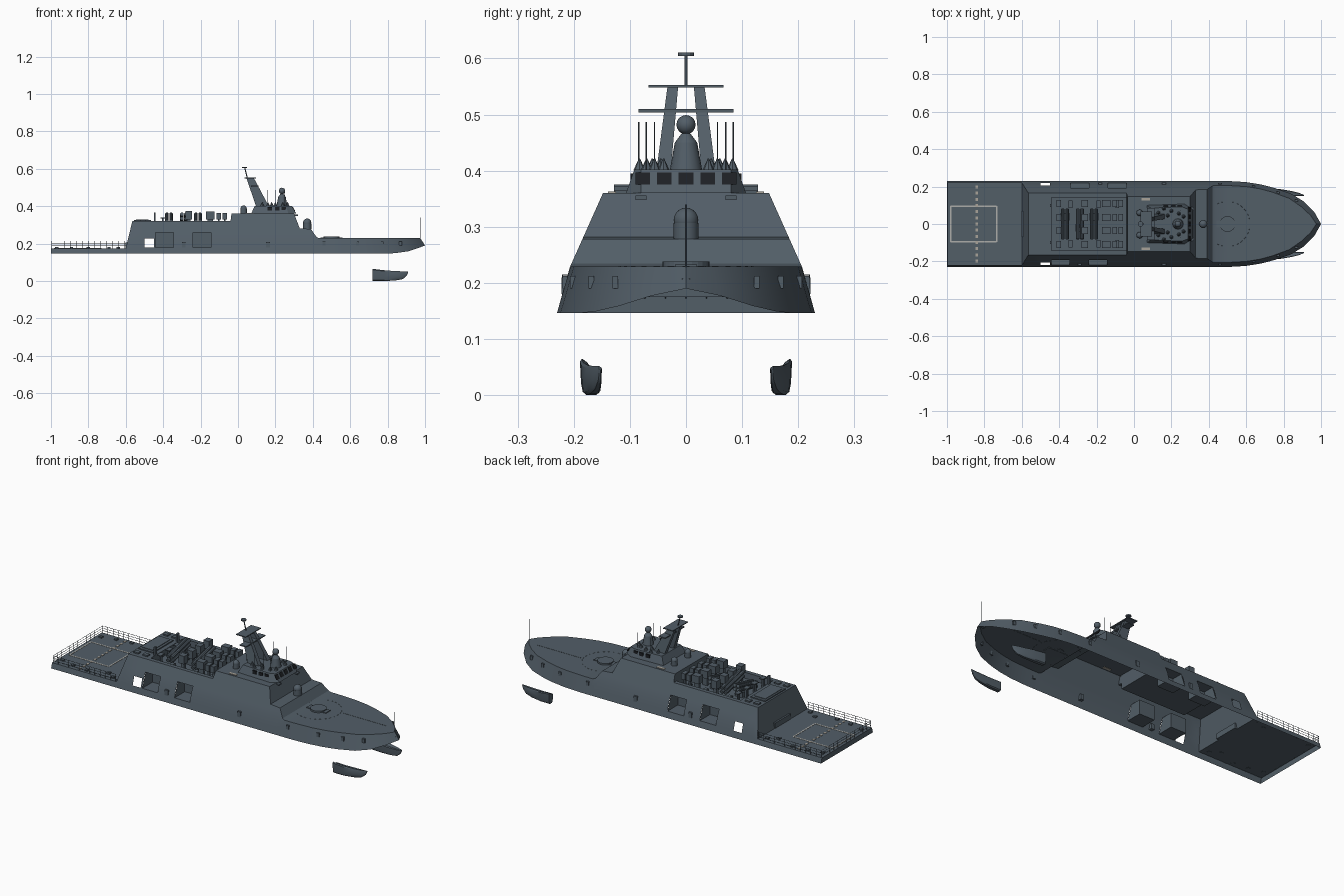
import bpy, bmesh, math
from mathutils import Vector, Matrix

if "Cube" in bpy.data.objects:
    bpy.data.objects.remove(bpy.data.objects["Cube"])

def mat(name, c):
    m = bpy.data.materials.new(name)
    m.diffuse_color = (*c, 1)
    m.use_nodes = True
    m.node_tree.nodes["Principled BSDF"].inputs["Base Color"].default_value = m.diffuse_color
    return m

GREY = mat("slate_grey", (0.085, 0.112, 0.137))
GLASS = mat("window_black", (0.012, 0.014, 0.017))
PALE = mat("marking_grey", (0.42, 0.42, 0.40))
BEIGE = mat("beige", (0.40, 0.37, 0.32))

def finish(name, bm, m, smooth=False):
    me = bpy.data.meshes.new(name)
    bm.to_mesh(me)
    bm.free()
    o = bpy.data.objects.new(name, me)
    bpy.context.collection.objects.link(o)
    me.materials.append(m)
    if smooth:
        bpy.context.view_layer.objects.active = o
        o.select_set(True)
        bpy.ops.object.shade_smooth_by_angle(angle=math.radians(30))
        o.select_set(False)
    return o

def loft(bm, rings):
    vs = [[bm.verts.new(p) for p in r] for r in rings]
    n = len(vs[0])
    for a, b in zip(vs, vs[1:]):
        for i in range(n):
            j = (i + 1) % n
            bm.faces.new((a[i], a[j], b[j], b[i]))
    bm.faces.new(vs[0][::-1])
    bm.faces.new(vs[-1])

def rect(x0, x1, y0, y1, z):
    return [(x0, y0, z), (x1, y0, z), (x1, y1, z), (x0, y1, z)]

def box(bm, x0, x1, y0, y1, z0, z1):
    loft(bm, [rect(x0, x1, y0, y1, z0), rect(x0, x1, y0, y1, z1)])

def rod(bm, p, q, r, r2=None, n=6):
    p, q = Vector(p), Vector(q)
    d = q - p
    M = Matrix.Translation((p + q) / 2) @ d.to_track_quat('Z', 'Y').to_matrix().to_4x4()
    bmesh.ops.create_cone(bm, cap_ends=True, segments=n, radius1=r,
                          radius2=r if r2 is None else r2, depth=d.length, matrix=M)

def ball(bm, p, r):
    bmesh.ops.create_uvsphere(bm, u_segments=16, v_segments=10, radius=r, matrix=Matrix.Translation(p))

def boxes(name, m, items):
    bm = bmesh.new()
    for b in items:
        box(bm, *b)
    return finish(name, bm, m)

# Hull and superstructure: one open-bottomed shell lofted along x
def side(z):
    return 0.23 - (z - 0.146) * 0.28 if z < 0.228 else 0.207 - (z - 0.228) * 0.447

def section(half):
    return [(x, -y, z) for x, y, z in half] + [(x, y, z) for x, y, z in reversed(half)]

def block(x, top, floor=None):
    zs = [0.146, 0.18, 0.228, 0.26, top] if top > 0.27 else \
         [0.146 + (top - 0.146) * t for t in (0, .3, .6, .9, 1)]
    half = [(x, side(z), z) for z in zs]
    half += [(x, 0.143, top), (x, 0.142, floor or top)]
    return section(half)

def bow(xb, by, bz, xt, ty):
    half = [(xb + (xt - xb) * t, by + (ty - by) * t, bz + (0.229 - bz) * t) for t in (0, .3, .6, .9, 1)]
    half += [(xt, ty * 0.7, 0.229), (xt, ty * 0.69, 0.229)]
    return section(half)

WELL = 0.287
st = [block(-1, .175), block(-.6, .175), block(-.565, .32), block(-.5, .32), block(-.45, .32),
      block(-.441, .32), block(-.44, .32, WELL)]
st += [block(x, .32, WELL) for x in (-.345, -.34, -.24, -.145, -.14, -.04)]
st += [block(-.035, .36), block(.30, .36), block(.33, .282), block(.39, .278), block(.42, .235), block(.435, .229)]
st += [bow(.5, .23, .146, .5, .206), bow(.6, .224, .146, .6, .2), bow(.68, .211, .146, .675, .188),
       bow(.75, .193, .146, .74, .17), bow(.84, .162, .149, .83, .137), bow(.91, .119, .159, .895, .092),
       bow(.965, .062, .177, .945, .045), bow(1, 0, .19, .975, 0)]
bays = {-1: [(-.44, -.345), (-.24, -.145)], 1: [(-.34, -.24), (-.14, -.04)]}
bm = bmesh.new()
vs = [[bm.verts.new(p) for p in s] for s in st]
n = len(vs[0])
bm.faces.new(vs[0])
for a, b in zip(vs, vs[1:]):
    for i in range(n - 1):
        mid = (a[i].co + b[i + 1].co) / 2
        sgn, lev = (-1, i) if i < n // 2 else (1, n - 2 - i)
        bay = any(p < mid.x < q for p, q in bays[sgn]) and lev in (1, 2)
        hole = -.5 < mid.x < -.45 and lev == 1
        if not (bay or hole):
            bm.faces.new((a[i], b[i], b[i + 1], a[i + 1]))
bmesh.ops.remove_doubles(bm, verts=bm.verts, dist=1e-5)
bmesh.ops.dissolve_degenerate(bm, edges=bm.edges, dist=1e-5)
finish("hull_shell", bm, GREY, True)

# Side bay linings: pockets behind the openings
bm = bmesh.new()
for s, spans in bays.items():
    for p, q in spans:
        outer = [(p, s * side(.18), .18), (q, s * side(.18), .18), (q, s * side(.26), .26), (p, s * side(.26), .26)]
        inner = [(p, s * .13, .18), (q, s * .13, .18), (q, s * .13, .26), (p, s * .13, .26)]
        o, w = [[bm.verts.new(c) for c in r] for r in (outer, inner)]
        for i in range(4):
            j = (i + 1) % 4
            bm.faces.new((o[i], o[j], w[j], w[i])[::-s])
        bm.faces.new(w[::-s])
finish("boat_bays", bm, GREY)

# Bridge block and its windows
bm = bmesh.new()
loft(bm, [[(.07, -.10, .36), (.27, -.107, .36), (.312, -.08, .36), (.312, .08, .36), (.27, .107, .36), (.07, .10, .36)],
          [(.09, -.085, .402), (.255, -.092, .402), (.288, -.08, .402), (.288, .08, .402), (.255, .092, .402), (.09, .085, .402)]])
finish("bridge", bm, GREY)
bm = bmesh.new()
fx = lambda z: .312 - (z - .36) * .57
for k in range(-2, 3):
    y = k * .0385
    loft(bm, [[(fx(z) + d, y + e, z) for z, e in ((.375, -.013), (.375, .013), (.397, .013), (.397, -.013))]
              for d in (-.003, .002)])
for s in (-1, 1):
    for x in (.17, .21, .245):
        box(bm, x - .012, x + .012, s * .094 - .005, s * .094 + .005, .376, .395)
finish("bridge_windows", bm, GLASS)

# Raked twin-leg mast with crosstrees
bm = bmesh.new()
for s in (-1, 1):
    loft(bm, [[(.10, s * .028, .39), (.17, s * .028, .39), (.17, s * .054, .39), (.10, s * .054, .39)],
              [(.045, s * .014, .55), (.085, s * .014, .55), (.085, s * .033, .55), (.045, s * .033, .55)]])
box(bm, .035, .095, -.067, .067, .548, .553)
box(bm, .07, .11, -.085, .085, .504, .510)
rod(bm, (.05, 0, .55), (.035, 0, .61), .003)
rod(bm, (.035, 0, .604), (.035, 0, .611), .014, n=12)
bmesh.ops.recalc_face_normals(bm, faces=bm.faces)
finish("mast", bm, GREY)

# Radar pedestal and domes
bm = bmesh.new()
rod(bm, (.235, 0, .40), (.235, 0, .45), .029, .020, 16)
rod(bm, (.235, 0, .45), (.235, 0, .466), .020, .008, 16)
ball(bm, (.235, 0, .482), .017)
rod(bm, (.37, 0, .278), (.37, 0, .307), .022, n=16)
ball(bm, (.37, 0, .312), .022)
for y in (-.06, .06):
    rod(bm, (.03, y, .36), (.03, y, .385), .017, n=16)
    ball(bm, (.03, y, .387), .017)
finish("radar_domes", bm, GREY, True)

# Antenna cones and whips around the bridge roof
bm = bmesh.new()
for s in (-1, 1):
    for x, y in ((.16, .083), (.20, .07), (.24, .056), (.265, .04), (.13, .06), (.18, .045)):
        rod(bm, (x, s * y, .40), (x, s * y, .422), .011, .001, 8)
    for x, y in ((.16, .084), (.25, .071), (.20, .056)):
        rod(bm, (x, s * y, .40), (x, s * y, .487), .0011)
rod(bm, (.975, 0, .228), (.975, 0, .34), .0015)
finish("antennas", bm, GREY)

# Inclined launcher tubes in the roof well
bm = bmesh.new()
for x0, s in ((-.38, 1), (-.30, -1), (-.225, 1)):
    for k in range(4):
        x, z = x0 + .022 * (k % 2), .022 * (k // 2)
        rod(bm, (x, -s * .08, .298 + z), (x, s * .08, .335 + z), .010, n=10)
    box(bm, x0 - .012, x0 + .034, s * .03 - .01, s * .03 + .03, WELL, .315)
finish("launcher_tubes", bm, GREY, True)

# Roof equipment and boxes
gear = []
for x0, x1, z in ((-.415, -.39, .34), (-.28, -.245, .375), (-.17, -.125, .372), (-.115, -.09, .365), (-.083, -.06, .365)):
    for y in (-.11, -.035, .035, .11):
        gear.append((x0, x1, y - .018, y + .018, .335 if x0 < -.4 else .33, z))
        gear.append((x0 + .008, x1 - .008, y - .008, y + .008, WELL, .335))
gear += [(-.45, -.44, y - .008, y + .008, .32, .366) for y in (-.1, .1)]
gear += [(-.565 + .01, -.465, -.09, .09, .32, .326), (-.545, -.478, -.075, .075, .326, .329)]
gear += [(x - .015, x + .015, s * .13 - .012, s * .13 + .012, .32, .327) for x in (-.535, -.48) for s in (-1, 1)]
gear += [(x, x + .02, s * .105 - .02, s * .105 + .02, WELL, WELL + .012) for x in (-.35, -.2, -.1) for s in (-1, 1)]
boxes("roof_equipment", GREY, gear)
boxes("roof_rafts", BEIGE, [(.04, .085, s * .132 - .007, s * .132 + .007, .358, .363) for s in (-1, 1)])

# Foredeck gun ring, bollards, dashed safety circle and seam
bm = bmesh.new()
rod(bm, (.5, 0, .227), (.5, 0, .238), .042, n=24)
box(bm, .44, .56, -.02, .02, .226, .233)
finish("gun_ring", bm, GREY)
bm = bmesh.new()
for k in range(28):
    a = k * math.tau / 28
    p = Vector((.5 + .12 * math.cos(a), .12 * math.sin(a), .229))
    if p.x > .43:
        t = Vector((-math.sin(a), math.cos(a), 0)) * .006
        rod(bm, p - t, p + t, .0009, n=4)
box(bm, .63, .90, .034, .036, .228, .230)
finish("foredeck_lines", bm, GREY)

# Hull side openings and lockers
ports = []
for s in (-1, 1):
    for x, y in ((.46, .215), (.64, .202), (.77, .169), (.87, .126)):
        ports.append((x - .008, x + .008, s * y - .005, s * y + .005, .19, .212))
    ports.append((-.30 if s < 0 else -.19, -.28 if s < 0 else -.17, s * .212 - .01, s * .212 + .01, .18, .21))
    ports.append((.15, .17, s * .212 - .01, s * .212 + .01, .18, .21))
    ports.append((.30, .32, s * .08 - .01, s * .08 + .01, .348, .356))
ports.append((.955, .985, -.007, .007, .197, .208))
boxes("side_ports", GREY, ports)

# Flight deck: markings, dashes, fittings, hangar door
x0, x1, w, t = -.98, -.735, .096, .004
boxes("landing_square", PALE, [(x0, x1, -w - t, -w + t, .1752, .1765), (x0, x1, w - t, w + t, .1752, .1765),
                               (x0 - t, x0 + t, -w, w, .1752, .1765), (x1 - t, x1 + t, -w, w, .1752, .1765)])
boxes("landing_dashes", BEIGE, [(-.847, -.835, y * .033 - .008, y * .033 + .008, .1752, .177) for y in range(-6, 7)])
boxes("deck_fittings", GREY, [(x - .009, x + .009, s * y - .008, s * y + .008, .174, .182)
                              for x, y in ((-.97, .17), (-.89, .19), (-.8, .2), (-.69, .16), (-.64, .19)) for s in (-1, 1)])
boxes("hangar_door", GREY, [(-.602, -.585, -.07, .07, .175, .205)])

# Flight deck railings
bm = bmesh.new()
for s in (-1, 1):
    for z in (.188, .201, .214):
        rod(bm, (-.995, s * .22, z), (-.6, s * .22, z), .0012, n=4)
    for k in range(13):
        x = -.995 + k * .0325
        rod(bm, (x, s * .22, .172), (x, s * .22, .214), .0012, n=4)
for z in (.188, .201, .214):
    rod(bm, (-.995, -.22, z), (-.995, .22, z), .0012, n=4)
for k in range(1, 12):
    y = -.22 + k * .44 / 12
    rod(bm, (-.995, y, .172), (-.995, y, .214), .0012, n=4)
finish("deck_railings", bm, GREY)

# Two small rounded pods below the bow
for s, nm in ((-1, "starboard_pod"), (1, "port_pod")):
    bm = bmesh.new()
    rings = []
    for x, yi, yo, zb, zi, zo in ((.72, .152, .189, .001, .052, .065), (.78, .151, .187, 0, .050, .058),
                                  (.84, .150, .177, .003, .050, .053), (.88, .150, .167, .010, .050, .052),
                                  (.90, .150, .159, .026, .050, .052), (.91, .151, .155, .045, .050, .052)):
        m, h = yo - yi, zi - zb
        rings.append([(x, s * y, z) for y, z in ((yi, zi - .1 * h), (yi + .03 * m, zb + .4 * h), (yi + .1 * m, zb + .1 * h),
                     (yi + .25 * m, zb), (yo - .28 * m, zb), (yo - .13 * m, zb + .1 * h), (yo - .05 * m, zb + .4 * h),
                     (yo, zo - .1 * h), (yo - .1 * m, zo), (yo - .3 * m, zi + .6 * (zo - zi)), (yo - .5 * m, zi), (yi + .15 * m, zi))])
    loft(bm, rings)
    bmesh.ops.recalc_face_normals(bm, faces=bm.faces)
    finish(nm, bm, GREY, True)
